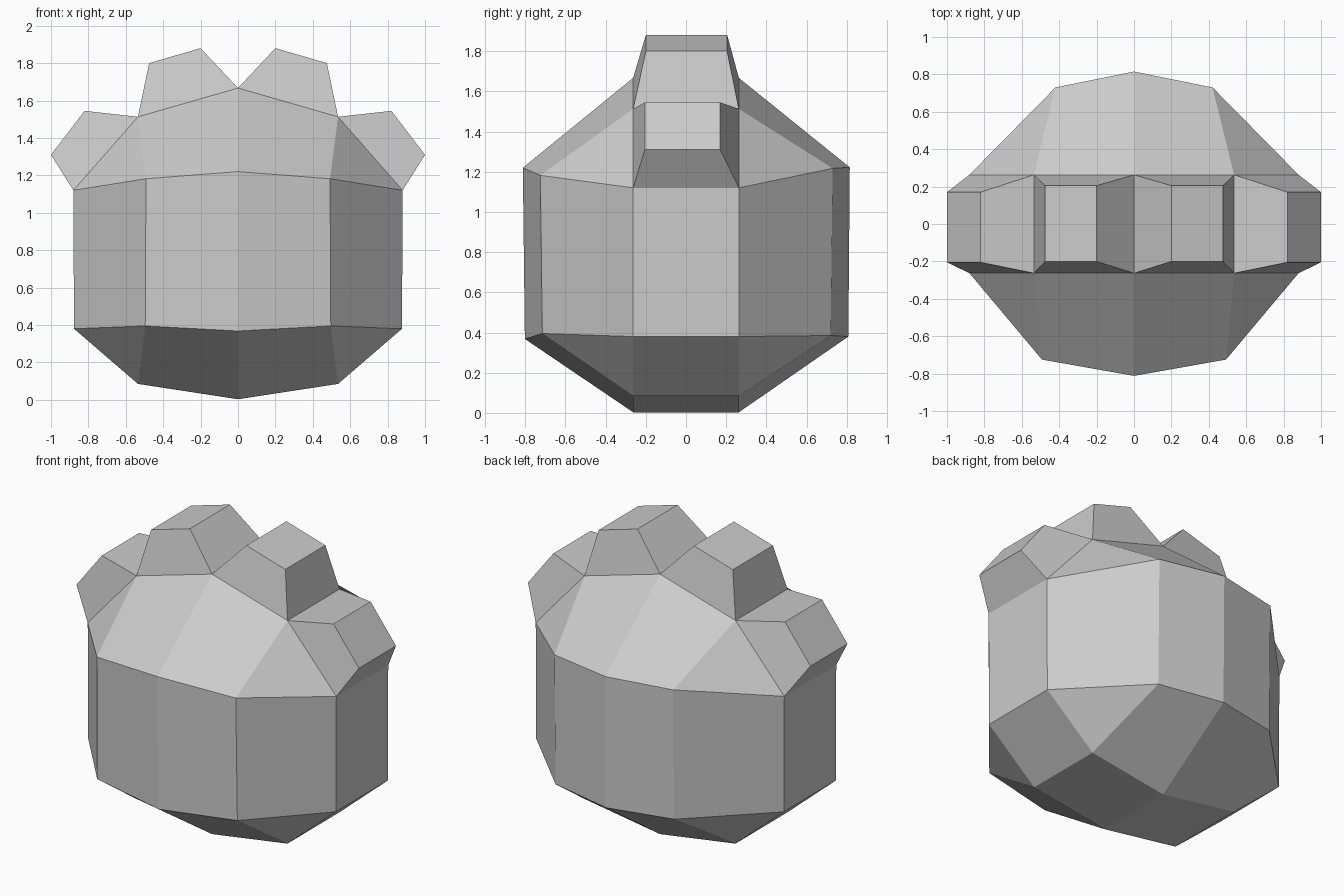
import bpy, bmesh

if "Cube" in bpy.data.objects:
    bpy.data.objects.remove(bpy.data.objects["Cube"])

grey = bpy.data.materials.new("light_grey")
grey.diffuse_color = (0.6, 0.6, 0.6, 1)
grey.use_nodes = True
grey.node_tree.nodes["Principled BSDF"].inputs["Base Color"].default_value = grey.diffuse_color


def make_object(name, bm):
    bmesh.ops.remove_doubles(bm, verts=bm.verts, dist=0.0005)
    bmesh.ops.recalc_face_normals(bm, faces=bm.faces)
    mesh = bpy.data.meshes.new(name)
    bm.to_mesh(mesh)
    bm.free()
    mesh.materials.append(grey)
    obj = bpy.data.objects.new(name, mesh)
    bpy.context.collection.objects.link(obj)
    return obj


def add_face(bm, points):
    bm.faces.new([bm.verts.new(p) for p in points])


def flip(points, side):
    return [(x * side, y, z) for x, y, z in points]


# Half outline of the central band, from crown to base (x, z)
HALF = 0.263
band = [(0, 1.667), (0.535, 1.513), (0.88, 1.12),
        (0.877, 0.38), (0.535, 0.085), (0, 0.003)]
# Outer panel corners: upper middle, upper side, lower side, lower middle
front = [(0, -0.812, 1.22), (0.492, -0.725, 1.182),
         (0.496, -0.715, 0.395), (0, -0.802, 0.368)]
back = [(0, 0.815, 1.222), (0.42, 0.73, 1.217),
        (0.42, 0.72, 0.385), (0, 0.808, 0.38)]

# Faceted body
bm = bmesh.new()
for side in (1, -1):
    for (x0, z0), (x1, z1) in zip(band, band[1:]):
        add_face(bm, flip([(x0, -HALF, z0), (x0, HALF, z0),
                           (x1, HALF, z1), (x1, -HALF, z1)], side))
    for panel, y in ((front, -HALF), (back, HALF)):
        crown, shoulder, upper, lower, hip, base = [(x, y, z) for x, z in band]
        top_mid, top_side, low_side, low_mid = panel
        for pts in ([crown, shoulder, top_side, top_mid],
                    [shoulder, upper, top_side],
                    [top_mid, top_side, low_side, low_mid],
                    [top_side, upper, lower, low_side],
                    [low_side, lower, hip],
                    [low_mid, low_side, hip, base]):
            add_face(bm, flip(pts, side))
make_object("body", bm)


# Tapered block standing on one segment of the band
def knob(name, inner, outer, y_front, y_back, side):
    bm = bmesh.new()
    a, b = [[(x, y, z) for (x, z), y in
             ((p0, yf), (p1, yf), (p1, yb), (p0, yb))]
            for (p0, p1), yf, yb in ((inner, -HALF, HALF),
                                     (outer, y_front, y_back))]
    add_face(bm, flip(b, side))
    for i in range(4):
        j = (i + 1) % 4
        add_face(bm, flip([a[i], a[j], b[j], b[i]], side))
    add_face(bm, flip(a, side))
    make_object(name, bm)


for side, label in ((1, "right"), (-1, "left")):
    knob("upper_knob_" + label, band[0:2], [(0.2, 1.88), (0.475, 1.8)],
         -0.2, 0.205, side)
    knob("side_knob_" + label, band[1:3], [(0.82, 1.545), (1.0, 1.31)],
         -0.205, 0.17, side)
